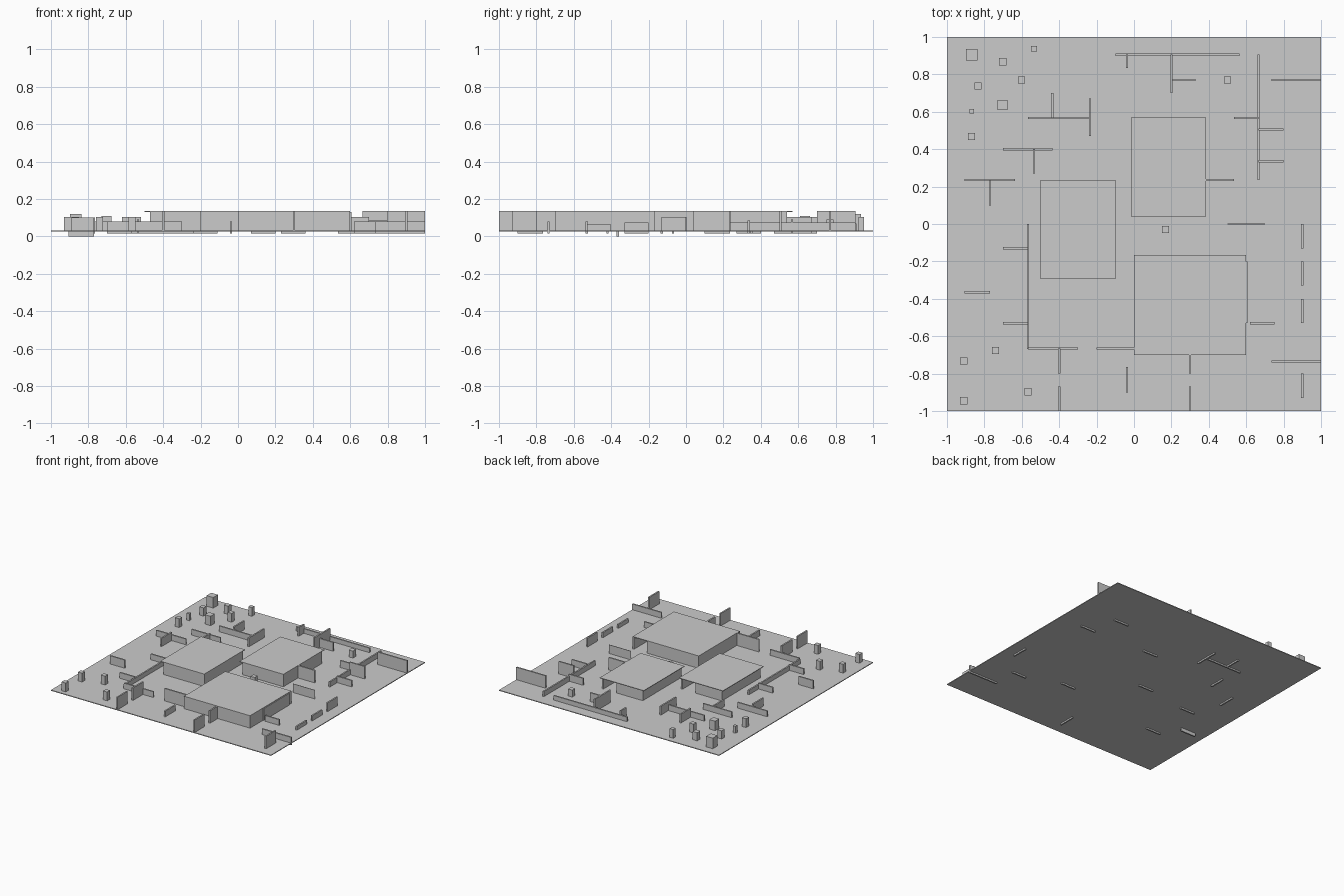
import bpy

G, T = 0.03, 0.012     # ground level, wall thickness
HI, MID, LOW = 0.135, 0.105, 0.08   # common wall tops
SUNK = 0.015           # bottom of walls that poke through the ground


def box(name, x0, x1, y0, y1, z0, z1):
    bpy.ops.mesh.primitive_cube_add(size=1, location=((x0 + x1) / 2, (y0 + y1) / 2, (z0 + z1) / 2))
    ob = bpy.context.object
    ob.name = name
    ob.scale = (x1 - x0, y1 - y0, z1 - z0)
    bpy.ops.object.transform_apply(location=False, rotation=False, scale=True)
    return ob


def wall_x(y, x0, x1, top=LOW, bottom=G, t=T, name="cover_wall"):
    box(name, x0, x1, y - t / 2, y + t / 2, bottom, top)


def wall_y(x, y0, y1, top=LOW, bottom=G, t=T, name="cover_wall"):
    box(name, x - t / 2, x + t / 2, y0, y1, bottom, top)


# ground slab
box("ground", -1, 1, -1, 1, 0.027, 0.033)


# buildings: thin roof, four walls (a doorway gap in the north and west), one inner partition
def building(x0, x1, y0, y1, inset, part_x0, part_x1, part_y):
    h = T / 2
    box("roof", x0, x1, y0, y1, HI - 0.005, HI)
    wall_x(y0 + h, x0 + inset, x1, HI - 0.005, name="south_wall")
    wall_x(y1 - h - inset, x0 + inset, x1 - 0.13, HI - 0.005, name="north_wall")
    wall_y(x1 - h, y0, y1 - inset, HI - 0.005, name="east_wall")
    wall_y(x0 + h + inset, y0, y1 - inset, HI - 0.005, name="west_wall")
    wall_x(part_y, part_x0, part_x1, MID, SUNK, name="partition")


building(-0.015, 0.385, 0.04, 0.57, 0.03, 0.07, 0.2, 0.35)
building(-0.5, -0.1, -0.295, 0.235, 0.03, -0.24, -0.11, -0.07)
building(0, 0.6, -0.7, -0.165, 0.0, 0.23, 0.36, -0.42)
wall_y(0.6, -0.53, -0.2, HI - 0.005, name="east_wall_panel")

# freestanding walls running along x: y, x0, x1, top, bottom
for w in [
    (0.905, -0.1, 0.565, 0.07, G), (0.77, 0.2, 0.33, MID, G),
    (0.77, 0.735, 1, HI, G), (0.505, 0.665, 0.8, HI, G),
    (0.335, 0.665, 0.8, 0.085, SUNK), (0.567, 0.535, 0.665, 0.09, SUNK),
    (0.235, 0.385, 0.535, HI, G), (0.567, -0.567, -0.235, LOW, SUNK),
    (0.4, -0.7, -0.437, LOW, G), (0.235, -0.905, -0.635, LOW, G),
    (-0.13, -0.7, -0.567, LOW, SUNK), (-0.53, -0.7, -0.567, LOW, SUNK),
    (-0.365, -0.905, -0.77, 0.1, 0.0), (-0.665, -0.567, -0.3, LOW, G),
    (-0.665, -0.2, 0, HI, G), (-0.53, 0.62, 0.75, LOW, SUNK),
    (-0.735, 0.735, 1, LOW, SUNK),
]:
    wall_x(*w)
wall_x(0.0, 0.5, 0.7, MID, G, 0.004)

# freestanding walls running along y: x, y0, y1, top, bottom
for w in [
    (-0.037, 0.835, 0.905, MID, G), (0.2, 0.7, 0.905, HI, G),
    (0.665, 0.235, 0.905, 0.075, G), (-0.437, 0.567, 0.7, MID, SUNK),
    (-0.235, 0.47, 0.67, MID, SUNK), (-0.535, 0.27, 0.4, 0.09, SUNK),
    (-0.77, 0.1, 0.235, 0.1, SUNK), (-0.567, -0.667, 0, 0.07, G),
    (-0.4, -0.8, -0.665, HI, G), (-0.4, -1, -0.87, HI, G),
    (-0.037, -0.9, -0.765, LOW, SUNK), (0.3, -0.8, -0.7, HI, G),
    (0.3, -1, -0.87, HI, G), (0.9, -0.13, 0, MID, G),
    (0.9, -0.33, -0.2, 0.075, SUNK), (0.9, -0.53, -0.4, 0.065, G),
    (0.9, -0.93, -0.8, HI, G),
]:
    wall_y(*w)

# square pillars: x, y, width, top
for x, y, s, top in [
    (-0.868, 0.905, 0.06, 0.12), (-0.703, 0.868, 0.04, 0.1), (-0.535, 0.937, 0.032, 0.105),
    (-0.835, 0.737, 0.038, 0.1), (-0.602, 0.77, 0.038, 0.105), (-0.703, 0.637, 0.053, 0.11),
    (-0.868, 0.602, 0.025, 0.09), (-0.868, 0.468, 0.038, 0.105), (0.5, 0.77, 0.038, 0.09),
    (0.168, -0.03, 0.038, 0.09), (-0.91, -0.733, 0.038, 0.105), (-0.74, -0.677, 0.038, 0.105),
    (-0.567, -0.897, 0.038, 0.105), (-0.91, -0.945, 0.038, 0.105),
]:
    box("pillar", x - s / 2, x + s / 2, y - s / 2, y + s / 2, G, top)
